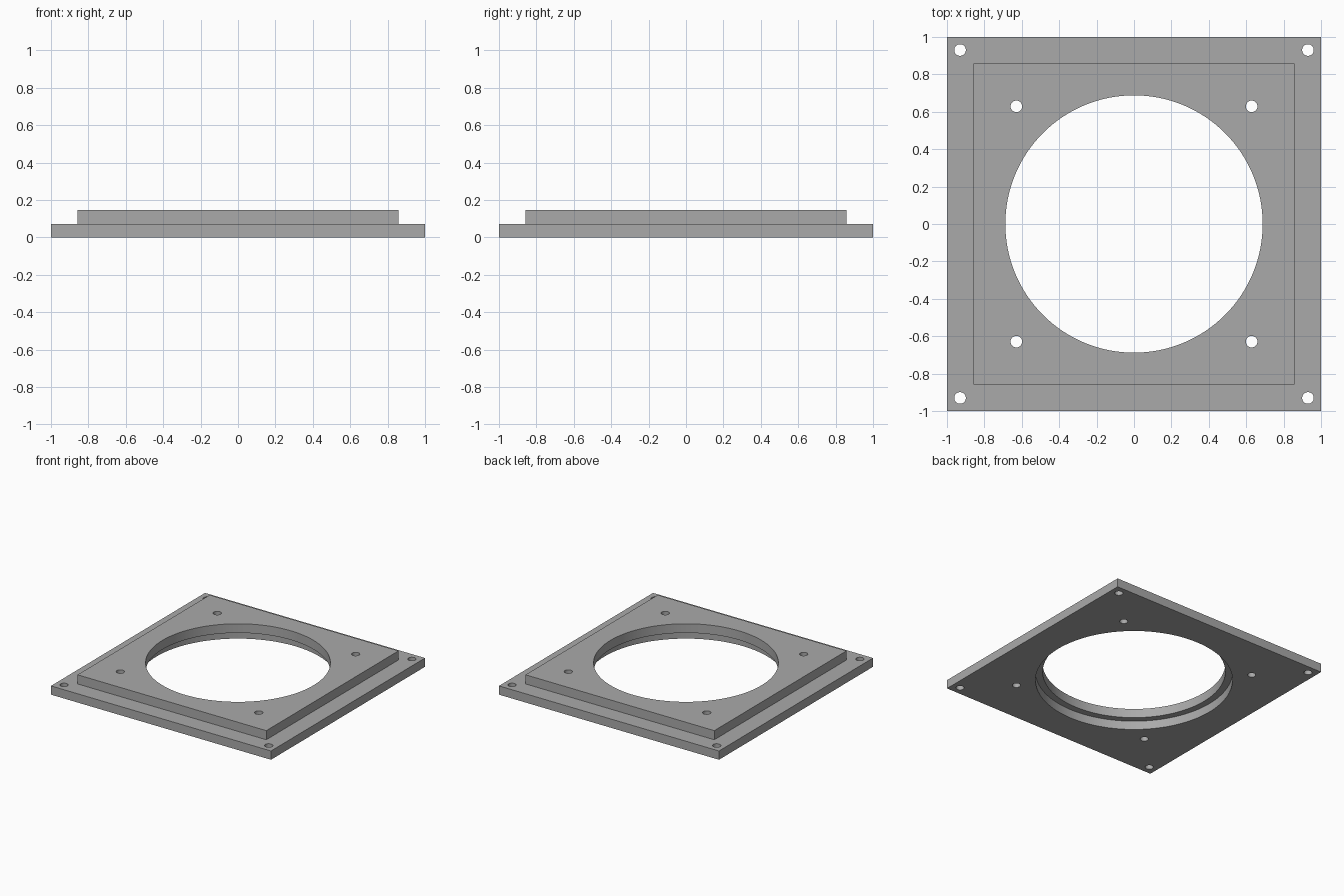
import bpy
import math

if "Cube" in bpy.data.objects:
    bpy.data.objects.remove(bpy.data.objects["Cube"])

BASE_TOP, TOP = 0.072, 0.147      # heights of the two steps
BORE_R, RECESS_R = 0.688, 0.742   # main opening and wider recess underneath
HOLE_R = 0.031

grey = bpy.data.materials.new("plain grey")
grey.diffuse_color = (0.4, 0.4, 0.4, 1)
grey.use_nodes = True
grey.node_tree.nodes["Principled BSDF"].inputs["Base Color"].default_value = grey.diffuse_color


def box(name, half, z0, z1):
    bpy.ops.mesh.primitive_cube_add(size=1, location=(0, 0, (z0 + z1) / 2))
    ob = bpy.context.object
    ob.name = name
    ob.scale = (2 * half, 2 * half, z1 - z0)
    bpy.ops.object.transform_apply(location=True, rotation=False, scale=True)
    ob.data.materials.append(grey)
    return ob


def cylinder(name, x, y, r, z0, z1, sides):
    bpy.ops.mesh.primitive_cylinder_add(vertices=sides, radius=r, depth=z1 - z0,
                                        location=(x, y, (z0 + z1) / 2))
    ob = bpy.context.object
    ob.name = name
    ob.hide_render = True
    ob.data.materials.append(grey)
    return ob


def combine(target, tool, operation):
    bpy.context.view_layer.objects.active = target
    mod = target.modifiers.new(operation.lower(), 'BOOLEAN')
    mod.operation = operation
    mod.solver = 'EXACT'
    mod.object = tool
    bpy.ops.object.modifier_apply(modifier=mod.name)
    bpy.data.objects.remove(tool)


# Stepped square plate: wide base flange with a raised square on top
plate = box("stepped_mounting_plate", 1.0, 0, BASE_TOP)
combine(plate, box("raised_square", 0.858, BASE_TOP, TOP), 'UNION')

# Main round opening and the wider recess on the underside
combine(plate, cylinder("bore_cutter", 0, 0, BORE_R, -0.1, 0.3, 128), 'DIFFERENCE')
combine(plate, cylinder("recess_cutter", 0, 0, RECESS_R, -0.1, BASE_TOP, 128), 'DIFFERENCE')

# Screw holes: four in the flange corners, four around the opening
for d in (0.93, 0.629):
    for sx in (-1, 1):
        for sy in (-1, 1):
            combine(plate, cylinder("screw_cutter", sx * d, sy * d, HOLE_R, -0.1, 0.3, 32),
                    'DIFFERENCE')

# Smooth round walls, sharp edges
bpy.ops.object.select_all(action='DESELECT')
plate.select_set(True)
bpy.context.view_layer.objects.active = plate
bpy.ops.object.shade_smooth_by_angle(angle=math.radians(30))
